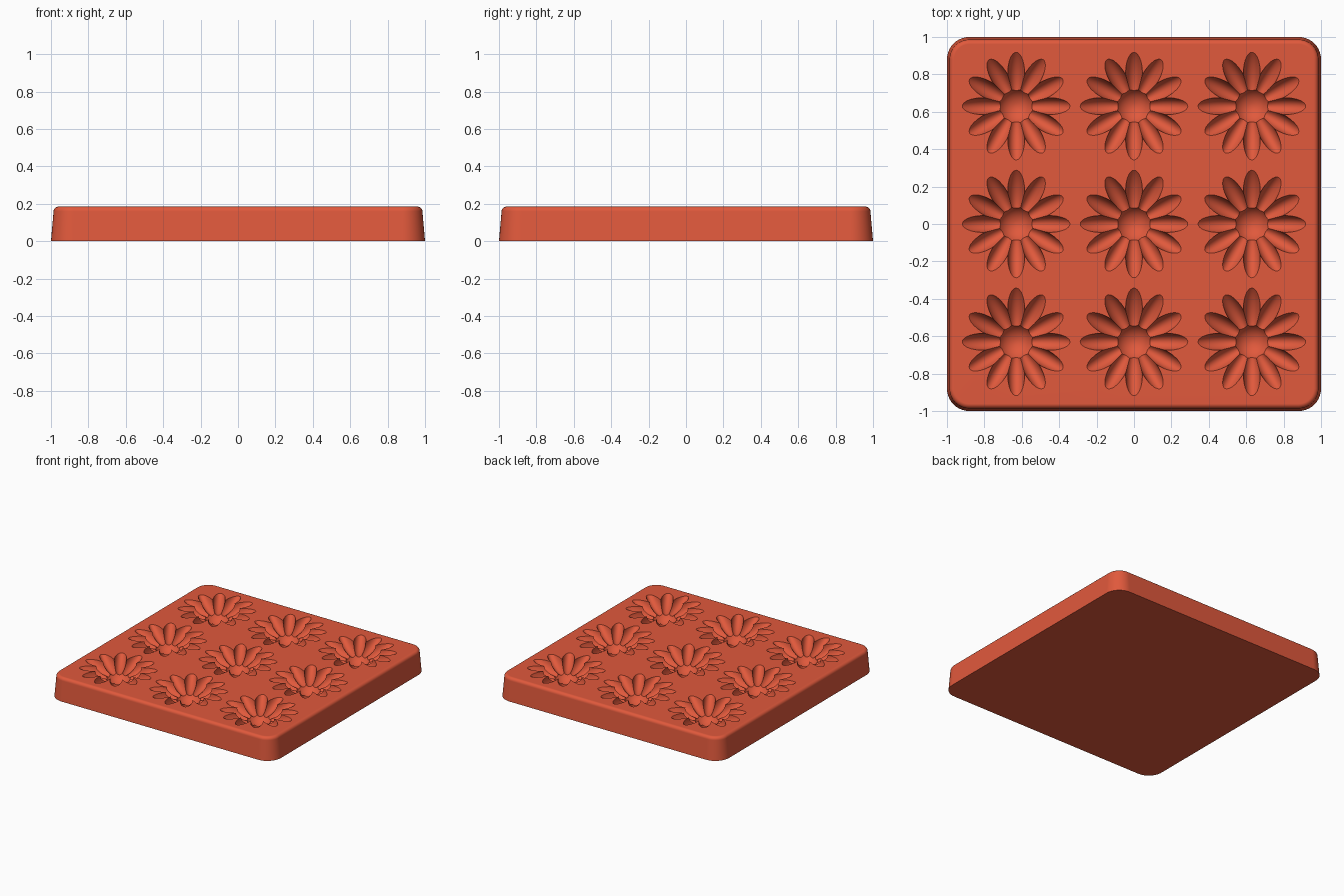
import bpy, bmesh
from math import sin, cos, pi, radians
from mathutils import Matrix

cube = bpy.data.objects.get("Cube")
if cube:
    bpy.data.objects.remove(cube, do_unlink=True)

HEIGHT = 0.185
PITCH = 0.63
PETALS = 12

clay = bpy.data.materials.new("terracotta_red")
clay.use_nodes = True
clay.diffuse_color = (0.75, 0.1, 0.045, 1)
clay.node_tree.nodes["Principled BSDF"].inputs["Base Color"].default_value = clay.diffuse_color


def make_object(name, bm):
    bmesh.ops.recalc_face_normals(bm, faces=bm.faces)
    mesh = bpy.data.meshes.new(name)
    bm.to_mesh(mesh)
    bm.free()
    mesh.materials.append(clay)
    obj = bpy.data.objects.new(name, mesh)
    bpy.context.collection.objects.link(obj)
    return obj


def activate(obj):
    bpy.ops.object.select_all(action='DESELECT')
    obj.select_set(True)
    bpy.context.view_layer.objects.active = obj


def boolean(obj, other, operation, use_self=False):
    mod = obj.modifiers.new("cut", 'BOOLEAN')
    mod.object = other
    mod.operation = operation
    mod.solver = 'EXACT'
    mod.use_self = use_self
    activate(obj)
    bpy.ops.object.modifier_apply(modifier=mod.name)
    bpy.data.objects.remove(other, do_unlink=True)


def rounded_ring(bm, half, radius, z, steps=10):
    ring = []
    for corner in range(4):
        mid = pi / 4 + corner * pi / 2
        cx = (half - radius) * (1 if cos(mid) > 0 else -1)
        cy = (half - radius) * (1 if sin(mid) > 0 else -1)
        for i in range(steps + 1):
            a = corner * pi / 2 + i / steps * pi / 2
            ring.append(bm.verts.new((cx + radius * cos(a), cy + radius * sin(a), z)))
    return ring


# Tray block: tapered rounded square with a softened top edge
bm = bmesh.new()
edge = 0.025
profile = [(0, 0)]
for i in range(6):
    a = i / 5 * pi / 2
    profile.append((0.014 + edge * (1 - cos(a)), HEIGHT - edge + edge * sin(a)))
rings = [rounded_ring(bm, 1 - inset, 0.12 - inset, z) for inset, z in profile]
for low, high in zip(rings, rings[1:]):
    for i in range(len(low)):
        j = (i + 1) % len(low)
        bm.faces.new((low[i], low[j], high[j], high[i]))
bm.faces.new(rings[0][::-1])
bm.faces.new(rings[-1])
tray = make_object("flower_mould_tray", bm)

# Round hub of the flower cavity
bm = bmesh.new()
bmesh.ops.create_uvsphere(bm, u_segments=32, v_segments=18, radius=0.1,
                          matrix=Matrix.Translation((0, 0, HEIGHT - 0.03)))
flower = make_object("flower_cutter", bm)

# Petals: stretched spheres dipping toward the hub
bm = bmesh.new()
for i in range(PETALS):
    place = (Matrix.Rotation(2 * pi * i / PETALS, 4, 'Z')
             @ Matrix.Translation((0.18, 0, HEIGHT))
             @ Matrix.Rotation(radians(-25), 4, 'Y')
             @ Matrix.Diagonal((0.15, 0.045, 0.06, 1))
             @ Matrix.Rotation(pi / 2, 4, 'Y'))
    bmesh.ops.create_uvsphere(bm, u_segments=24, v_segments=18, radius=1, matrix=place)
petals = make_object("petal_cutter", bm)
boolean(flower, petals, 'UNION', use_self=True)

# Three by three grid of flowers, pressed into the tray
flower.location = (-PITCH, -PITCH, 0)
for axis in range(2):
    array = flower.modifiers.new("grid", 'ARRAY')
    array.count = 3
    array.use_relative_offset = False
    array.use_constant_offset = True
    offset = [0, 0, 0]
    offset[axis] = PITCH
    array.constant_offset_displace = offset
flower.hide_render = True
bpy.context.view_layer.update()
boolean(tray, flower, 'DIFFERENCE')

# Smooth shading with crisp rims and flat broad faces
activate(tray)
bpy.ops.object.shade_smooth_by_angle(angle=radians(30))
weighted = tray.modifiers.new("even_shading", 'WEIGHTED_NORMAL')
weighted.keep_sharp = True
